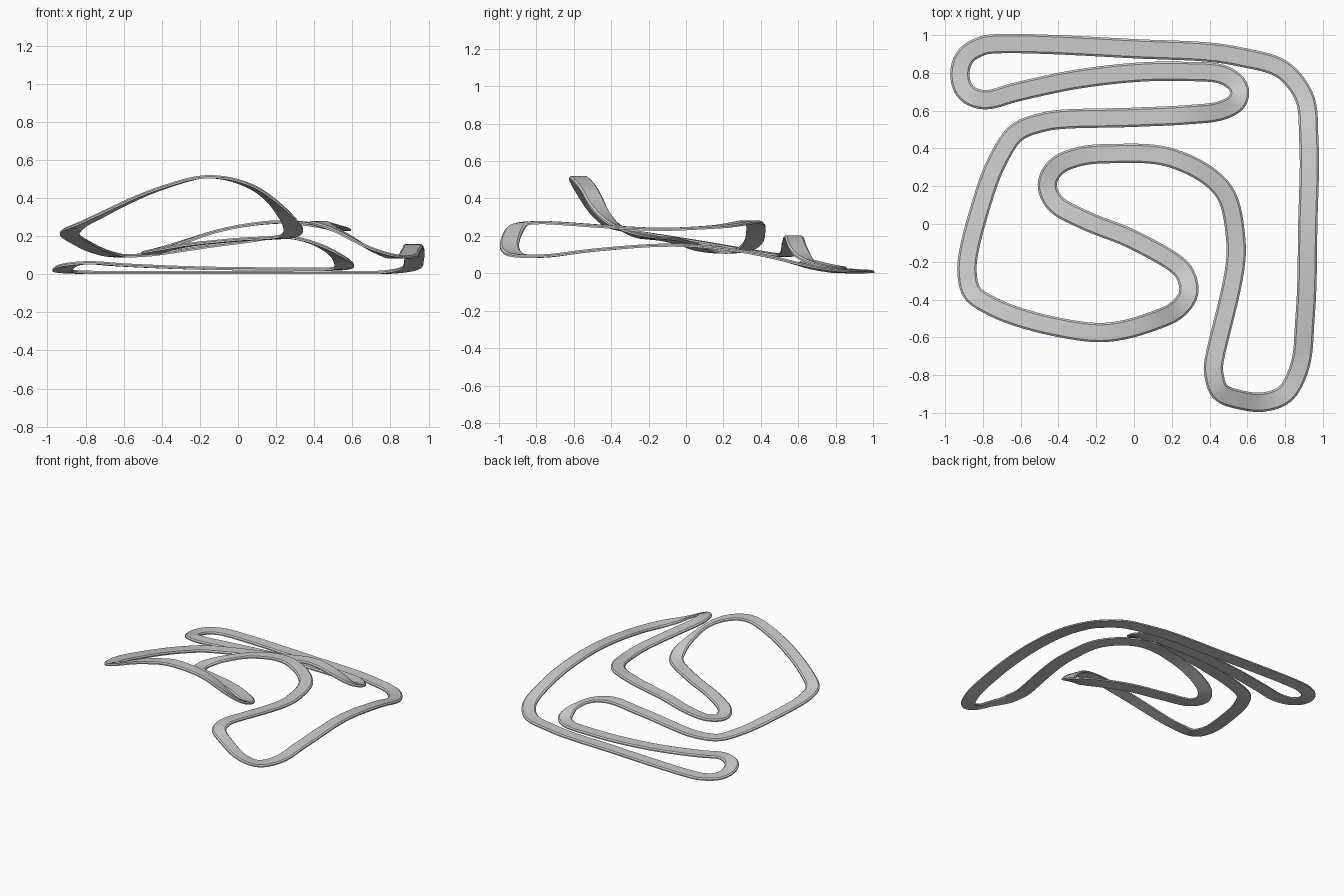
import bpy, bmesh
from mathutils import Vector

if "Cube" in bpy.data.objects:
    bpy.data.objects.remove(bpy.data.objects["Cube"])

# Centre line of the circuit (x, y, z), closed loop
path = [
    (.925, .45, .088), (.92, 0, .148), (.905, -.5, .122), (.87, -.78, .09), (.8, -.905, .095),
    (.7, -.942, .13), (.55, -.928, .213), (.45, -.89, .262), (.42, -.78, .27), (.541, -.1, .234),
    (.48, .17, .248), (.2, .35, .273), (-.1, .373, .228), (-.3, .355, .163),
    (-.42, .3, .123), (-.465, .21, .11), (-.43, .12, .12), (-.28, .03, .15), (0, -.085, .18),
    (.27, -.26, .203), (.295, -.35, .235), (.245, -.44, .315), (.1, -.515, .445), (-.15, -.575, .512),
    (-.4, -.547, .452), (-.76, -.432, .29), (-.865, -.36, .238), (-.885, -.25, .217), (-.81, .1, .16),
    (-.71, .36, .115), (-.62, .49, .095), (-.48, .54, .1), (0, .565, .165), (.3, .58, .19),
    (.47, .602, .13), (.555, .655, .066), (.56, .73, .033), (.49, .785, .026), (.25, .808, .026),
    (-.3, .767, .034), (-.65, .692, .05), (-.8, .655, .06), (-.89, .69, .048), (-.925, .78, .026),
    (-.89, .9, .012), (-.8, .945, .009), (0, .928, .008), (.56, .885, .008), (.8, .81, .011),
    (.9, .68, .03),
]

# Cross-section (sideways, up): flat road with chamfered kerbs
section = [(-.051, -.009), (-.051, 0), (-.041, .008), (.041, .008), (.051, 0), (.051, -.009)]


def smooth_loop(pts, step=.02):
    """Closed spline; tangents are shortened where a straight meets a tight bend."""
    p = [Vector(c) for c in pts]
    n = len(p)
    d = [(p[(i + 1) % n] - p[i]).length for i in range(n)]
    tan = [((p[i] - p[i - 1]) / d[i - 1] * d[i] + (p[(i + 1) % n] - p[i]) / d[i] * d[i - 1])
           / (d[i] + d[i - 1]) for i in range(n)]
    out = []
    for i in range(n):
        e = (i + 1) % n
        a, b = p[i], p[e]
        ta = tan[i] * min(d[i], 2 * d[i - 1])
        tb = tan[e] * min(d[i], 2 * d[e])
        k = max(4, round(d[i] / step))
        for j in range(k):
            t = j / k
            out.append(a * (2*t**3 - 3*t**2 + 1) + ta * (t**3 - 2*t**2 + t)
                       + b * (3*t**2 - 2*t**3) + tb * (t**3 - t**2))
    for _ in range(6):  # even out small wobbles
        out = [(out[i - 1] + out[i] * 2 + out[(i + 1) % len(out)]) / 4 for i in range(len(out))]
    return out


# Sweep the section along the loop, keeping it level from side to side
line = smooth_loop(path)
n = len(line)
bm = bmesh.new()
rings = []
for i, c in enumerate(line):
    t = (line[(i + 1) % n] - line[i - 1]).normalized()
    side = t.cross(Vector((0, 0, 1))).normalized()
    up = side.cross(t)
    rings.append([bm.verts.new(c + side * u + up * v) for u, v in section])
m = len(section)
for i in range(n):
    a, b = rings[i], rings[(i + 1) % n]
    for j in range(m):
        k = (j + 1) % m
        bm.faces.new((a[j], a[k], b[k], b[j]))
bmesh.ops.recalc_face_normals(bm, faces=bm.faces[:])

# Rest the track on the ground
low = min(v.co.z for v in bm.verts)
bmesh.ops.translate(bm, verts=bm.verts[:], vec=(0, 0, -low))

mesh = bpy.data.meshes.new("race_track")
bm.to_mesh(mesh)
bm.free()
track = bpy.data.objects.new("race_track", mesh)
bpy.context.collection.objects.link(track)
bpy.context.view_layer.objects.active = track
track.select_set(True)
bpy.ops.object.shade_smooth_by_angle(angle=.5)
